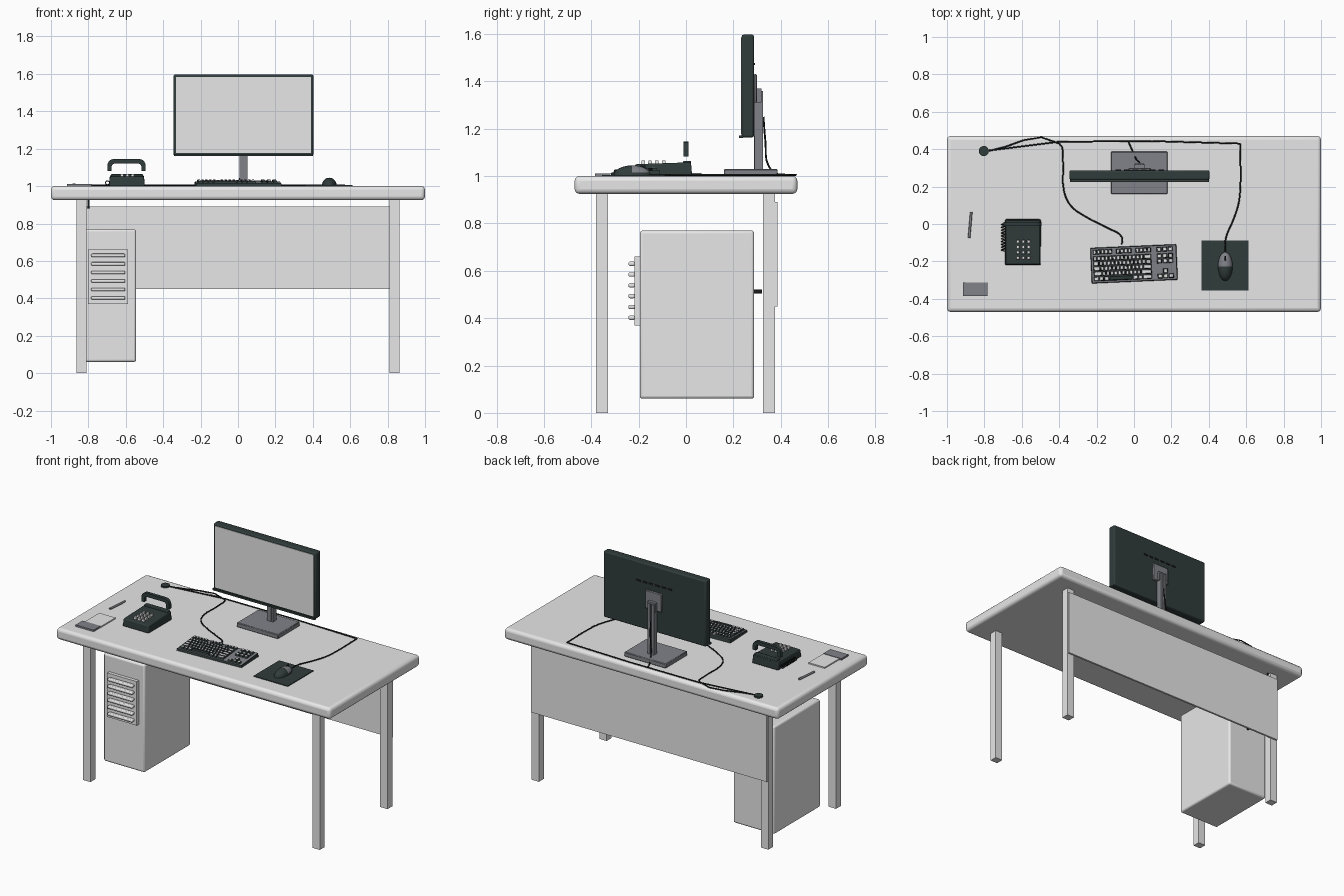
import bpy, bmesh, math
from mathutils import Matrix, Vector

cube = bpy.data.objects.get("Cube")
if cube:
    bpy.data.objects.remove(cube, do_unlink=True)


def material(name, colour):
    m = bpy.data.materials.new(name)
    m.use_nodes = True
    m.diffuse_color = (*colour, 1)
    m.node_tree.nodes["Principled BSDF"].inputs["Base Color"].default_value = (*colour, 1)
    return m


LIGHT = material("light_grey", (0.8, 0.8, 0.8))
GREY = material("slate_grey", (0.22, 0.225, 0.25))
DARK = material("charcoal_green", (0.03, 0.045, 0.044))
BLACK = material("cable_black", (0.012, 0.014, 0.014))


def finish(name, bm, mats, bevel=0, segments=3, smooth=False):
    mesh = bpy.data.meshes.new(name)
    bm.to_mesh(mesh)
    bm.free()
    ob = bpy.data.objects.new(name, mesh)
    bpy.context.collection.objects.link(ob)
    for m in mats:
        mesh.materials.append(m)
    if bevel:
        mod = ob.modifiers.new("rounded_edges", "BEVEL")
        mod.width, mod.segments = bevel, segments
    if bevel or smooth:
        bpy.ops.object.select_all(action="DESELECT")
        ob.select_set(True)
        bpy.context.view_layer.objects.active = ob
        bpy.ops.object.shade_smooth_by_angle(angle=math.radians(40))
    return ob


def add_block(bm, x, y, z, taper=0.0, top_index=0, side_index=0):
    """Block from (low, high) ranges; taper pulls the top face inward."""
    centre = Vector((sum(x) / 2, sum(y) / 2, sum(z) / 2))
    size = (x[1] - x[0], y[1] - y[0], z[1] - z[0], 1)
    verts = bmesh.ops.create_cube(bm, size=1, matrix=Matrix.Translation(centre) @ Matrix.Diagonal(size))["verts"]
    for v in verts:
        if v.co.z > centre.z:
            v.co.x -= math.copysign(taper, v.co.x - centre.x)
            v.co.y -= math.copysign(taper, v.co.y - centre.y)
    for f in {f for v in verts for f in v.link_faces}:
        f.material_index = top_index if f.calc_center_median().z > centre.z + size[2] * 0.4 else side_index
    return verts


def block(name, x, y, z, mat, bevel=0, segments=3):
    bm = bmesh.new()
    add_block(bm, x, y, z)
    return finish(name, bm, [mat], bevel, segments)


def tube(name, points, radius, mat, smooth=True, sides=2):
    cu = bpy.data.curves.new(name, "CURVE")
    cu.dimensions = "3D"
    cu.bevel_depth, cu.bevel_resolution, cu.use_fill_caps = radius, sides, True
    cu.resolution_u = 4
    sp = cu.splines.new("BEZIER" if smooth else "POLY")
    pts = sp.bezier_points if smooth else sp.points
    pts.add(len(points) - 1)
    for p, co in zip(pts, points):
        if smooth:
            p.co = co
            p.handle_left_type = p.handle_right_type = "AUTO"
        else:
            p.co = (*co, 1)
    ob = bpy.data.objects.new(name, cu)
    cu.materials.append(mat)
    bpy.context.collection.objects.link(ob)
    return ob


def disc(name, centre, radius, depth, mat, axis="Z"):
    bm = bmesh.new()
    turn = Matrix.Rotation(math.pi / 2, 4, "X") if axis == "Y" else Matrix()
    bmesh.ops.create_cone(bm, cap_ends=True, segments=20, radius1=radius, radius2=radius,
                          depth=depth, matrix=Matrix.Translation(centre) @ turn)
    return finish(name, bm, [mat], smooth=True)


# Desk
block("desk_top", (-1, 1), (-0.47, 0.47), (0.925, 1), LIGHT, 0.02)
for sx, side in ((-1, "right"), (1, "left")):
    for y0, end in ((-0.38, "front"), (0.325, "back")):
        xs = sorted((sx * 0.81, sx * 0.863))
        block(f"{end}_{side}_leg", xs, (y0, y0 + 0.05), (0, 0.93), LIGHT)
block("modesty_panel", (-0.86, 0.86), (0.374, 0.387), (0.45, 0.89), LIGHT)

# Computer tower with slatted vent
block("tower_case", (-0.845, -0.545), (-0.195, 0.288), (0.06, 0.77), LIGHT, 0.012)
block("tower_vent_panel", (-0.803, -0.587), (-0.217, -0.19), (0.37, 0.66), LIGHT)
for i in range(6):
    z = 0.402 + i * 0.0455
    block(f"tower_slat_{i + 1}", (-0.785, -0.603), (-0.243, -0.215), (z - 0.009, z + 0.009), LIGHT, 0.006, 2)
disc("tower_plug", (-0.695, 0.302, 0.512), 0.008, 0.036, BLACK, "Y")

# Monitor
block("monitor_case", (-0.345, 0.403), (0.235, 0.287), (1.163, 1.597), DARK, 0.008, 2)
block("monitor_screen", (-0.332, 0.39), (0.232, 0.24), (1.178, 1.584), LIGHT)
block("monitor_lower_lip", (-0.343, 0.401), (0.224, 0.24), (1.16, 1.172), DARK)
block("monitor_stand_base", (-0.123, 0.18), (0.16, 0.387), (1, 1.03), GREY, 0.004, 1)
for i, x in enumerate((0.007, 0.034)):
    block(f"monitor_stand_rail_{i + 1}", (x, x + 0.018), (0.29, 0.325), (1.03, 1.36), GREY)
block("monitor_stand_core", (0.02, 0.04), (0.288, 0.315), (1.03, 1.35), GREY)
block("monitor_mount_plate", (-0.03, 0.09), (0.285, 0.3), (1.31, 1.43), GREY, 0.004, 1)
block("monitor_mount_hinge", (0.0, 0.06), (0.295, 0.318), (1.31, 1.37), GREY)
for i in range(6):
    x = -0.1 + i * 0.046
    block(f"monitor_back_vent_{i + 1}", (x, x + 0.03), (0.285, 0.292), (1.468, 1.478), BLACK)

# Keyboard: wedge body with a grey deck and pale-topped keys
bm = bmesh.new()
add_block(bm, (-0.23, 0.23), (-0.095, 0.095), (0, 0.016), 0.003, 0, 1)
U = 0.0208


def key(u, row, width=1.0, top=2):
    x = -0.218 + u * U
    y = -0.084 + row * 0.027 + (0.008 if row == 5 else 0)
    add_block(bm, (x + 0.0005, x + U * width - 0.0005), (y, y + 0.025), (0.015, 0.027), 0.004, top, 1)


for row, (first, last) in enumerate(((0, 0), (2.2, 2.8), (1.8, 2.2), (1.5, 1.5), (1, 2), (1, 1))):
    if row == 0:
        for u, w, top in ((0, 1.4, 2), (1.4, 1.2, 2), (2.6, 1.4, 2), (4, 6, 1), (10, 1.4, 2), (11.4, 1.2, 2), (12.6, 2.4, 2)):
            key(u, row, w, top)
        continue
    key(0, row, first)
    count = int(15 - first - last)
    for i in range(count):
        if row < 5 or i % 5 != 4:
            key(first + i * (15 - first - last) / count, row)
    key(15 - last, row, last)
for row, columns in ((0, (0, 1, 2)), (1, (1,)), (3, (0, 1, 2)), (4, (0, 1, 2)), (5, (0, 1, 2))):
    for c in columns:
        key(16.4 + c * 1.45, row, 1.3)
for v in bm.verts:
    if v.co.z > 0.005:
        v.co.z += 0.003 + 0.05 * v.co.y
keyboard = finish("keyboard", bm, [GREY, DARK, LIGHT])
keyboard.location = (0, -0.213, 1.001)
keyboard.rotation_euler.z = math.radians(2.5)

# Mouse and pad
block("mouse_pad", (0.362, 0.612), (-0.355, -0.088), (0.999, 1.005), DARK)
bm = bmesh.new()
bmesh.ops.create_uvsphere(bm, u_segments=24, v_segments=12, radius=1)
bmesh.ops.bisect_plane(bm, geom=bm.verts[:] + bm.edges[:] + bm.faces[:], plane_co=(0, 0, 0),
                       plane_no=(0, 0, -1), clear_outer=True)
for f in bm.faces:
    c = f.calc_center_median()
    f.material_index = 1 if c.y > 0 and c.z > 0.35 else 0
bmesh.ops.scale(bm, verts=bm.verts, vec=(0.039, 0.078, 0.041))
mouse = finish("mouse", bm, [DARK, GREY], smooth=True)
mouse.location = (0.488, -0.227, 1.004)
block("mouse_wheel", (0.484, 0.492), (-0.195, -0.17), (1.025, 1.045), BLACK, 0.003, 2)

# Cables and the desk grommet
H = 1.005
tube("mouse_cable", [(x, y, H) for x, y in ((0.488, -0.15), (0.49, -0.08), (0.53, 0.02), (0.557, 0.1),
     (0.567, 0.17), (0.567, 0.43))], 0.004, BLACK)
tube("rear_cable", [(x, y, H) for x, y in ((0.567, 0.43), (0.1, 0.443), (-0.4, 0.44), (-0.8, 0.39))], 0.004, BLACK, False)
tube("keyboard_cable", [(x, y, H) for x, y in ((-0.065, -0.11), (-0.065, -0.07), (-0.14, -0.022), (-0.26, 0.04),
     (-0.34, 0.1), (-0.375, 0.18), (-0.38, 0.34), (-0.4, 0.43), (-0.8, 0.385))], 0.004, BLACK)
tube("monitor_cable", [(0.03, 0.327, 1.25), (0.025, 0.335, 1.15), (0.01, 0.35, 1.04), (-0.01, 0.395, H),
     (-0.03, 0.44, H)], 0.004, BLACK)
disc("desk_grommet", (-0.803, 0.39, 1.002), 0.027, 0.016, DARK)
tube("grommet_drop_cable", [(-0.8, 0.36, 0.93), (-0.8, 0.36, 0.88)], 0.005, BLACK, False)

# Telephone
phone = bmesh.new()
for v in add_block(phone, (-0.69, -0.498), (-0.22, 0.026), (1, 1.058), 0.005):
    if v.co.z > 1.03 and v.co.y < -0.1:
        v.co.z -= 0.008
finish("phone_body", phone, [DARK], 0.006, 2)
block("phone_cradle", (-0.68, -0.508), (-0.012, 0.022), (1.05, 1.064), DARK, 0.004, 2)
bm = bmesh.new()
for r in range(4):
    for c in range(3):
        x, y = -0.63 + c * 0.029, -0.19 + r * 0.029
        add_block(bm, (x, x + 0.018), (y, y + 0.018), (1.045, 1.066), 0.002, 0, 0)
finish("phone_keys", bm, [LIGHT])

# Handset: arch profile with rounded corners, given thickness in y
bm = bmesh.new()
outline = []
for half, inset, low in ((0.102, 0, 1.082), (0.08, 0.024, 1.082)):
    r = 0.035 if inset == 0 else 0.02
    top = 1.145 - inset
    arc = [(half - r + r * math.cos(a), top - r + r * math.sin(a)) for a in (math.radians(18 * i) for i in range(6))]
    right = [(half, low)] + arc
    path = right + [(-x, z) for x, z in reversed(right)]
    outline.append([bm.verts.new((x - 0.596, -0.011, z)) for x, z in path])
outer, inner = outline
faces = [bm.faces.new((outer[i], outer[i + 1], inner[i + 1], inner[i])) for i in range(len(outer) - 1)]
moved = bmesh.ops.extrude_face_region(bm, geom=faces)["geom"]
bmesh.ops.translate(bm, vec=(0, 0.022, 0), verts=[g for g in moved if isinstance(g, bmesh.types.BMVert)])
bmesh.ops.recalc_face_normals(bm, faces=bm.faces)
finish("phone_handset", bm, [DARK], smooth=True)
coil = [(-0.698 + 0.011 * math.cos(t * 0.785), 0.005 - 0.0019 * t, 1.018 + 0.011 * math.sin(t * 0.785)) for t in range(80)]
tube("phone_coiled_cord", coil, 0.0025, BLACK, False, 1)

# Stationery
block("paper_pad", (-0.9, -0.782), (-0.32, -0.16), (0.999, 1.008), LIGHT)
block("pad_holder", (-0.915, -0.784), (-0.385, -0.312), (0.999, 1.011), GREY)
tube("pen", [(-0.882, -0.075, 1.007), (-0.87, 0.065, 1.007)], 0.0065, GREY, False)
